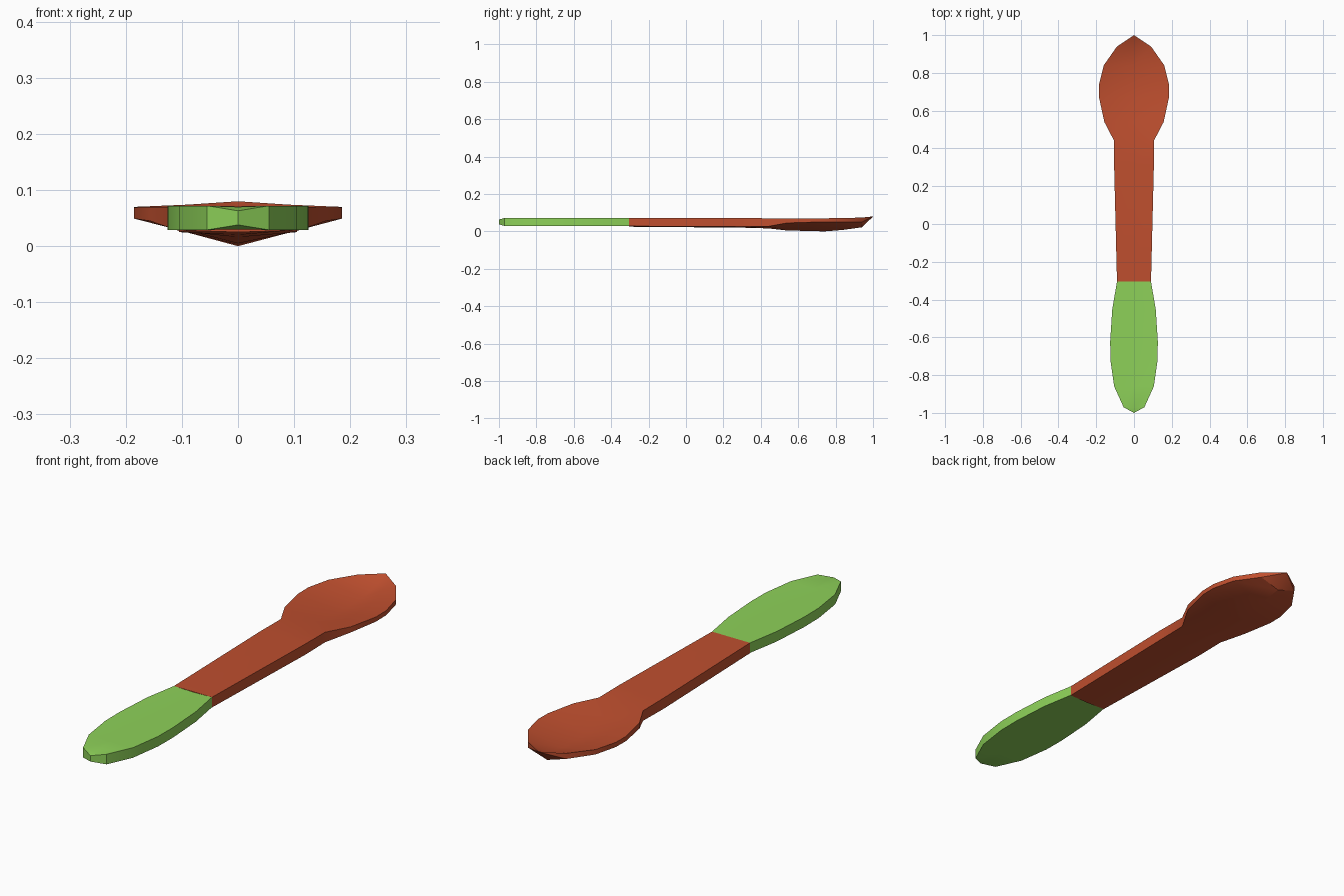
import bpy
import bmesh
import math

cube = bpy.data.objects.get("Cube")
if cube:
    bpy.data.objects.remove(cube)


def material(name, rgb):
    m = bpy.data.materials.new(name)
    m.use_nodes = True
    m.diffuse_color = (*rgb, 1)
    m.node_tree.nodes["Principled BSDF"].inputs["Base Color"].default_value = (*rgb, 1)
    return m


def loft(name, stations, mat):
    """Skin six-point rings: y, half width, top rim, top middle, bottom rim, bottom middle."""
    bm = bmesh.new()
    rings = []
    for y, w, top, top_mid, low, low_mid in stations:
        ring = [(-w, top), (0, top_mid), (w, top), (w, low), (0, low_mid), (-w, low)]
        rings.append([bm.verts.new((x, y, z)) for x, z in ring])
    for a, b in zip(rings, rings[1:]):
        for i in range(6):
            j = (i + 1) % 6
            bm.faces.new((a[i], a[j], b[j], b[i]))
    for ring in (rings[0], rings[-1]):
        bm.faces.new(ring)
    # Collapse pointed ends
    bmesh.ops.remove_doubles(bm, verts=bm.verts[:], dist=0.0005)
    bmesh.ops.triangulate(bm, faces=[f for f in bm.faces if len(f.verts) > 4])
    bmesh.ops.recalc_face_normals(bm, faces=bm.faces[:])
    mesh = bpy.data.meshes.new(name)
    bm.to_mesh(mesh)
    bm.free()
    mesh.materials.append(mat)
    obj = bpy.data.objects.new(name, mesh)
    bpy.context.collection.objects.link(obj)
    bpy.ops.object.select_all(action="DESELECT")
    obj.select_set(True)
    bpy.context.view_layer.objects.active = obj
    bpy.ops.object.shade_smooth_by_angle(angle=math.radians(30))
    return obj


orange = material("burnt orange", (0.52, 0.078, 0.028))
green = material("leaf green", (0.27, 0.64, 0.1))

# Grip: flat rounded paddle, thinned at its tip
outline = [(-0.97, 0.055), (-0.86, 0.105), (-0.72, 0.125), (-0.62, 0.126),
           (-0.45, 0.115), (-0.305, 0.09)]
loft("handle_grip",
     [(-1.0, 0, 0.063, 0.063, 0.038, 0.038)]
     + [(y, w, 0.072, 0.07, 0.029, 0.03) for y, w in outline], green)

# Stem and hollow bowl with a raised tip
loft("stem_and_bowl", [
    (-0.305, 0.09, 0.072, 0.072, 0.028, 0.025),
    (0.3, 0.105, 0.071, 0.071, 0.025, 0.02),
    (0.44, 0.105, 0.07, 0.066, 0.027, 0.016),
    (0.54, 0.157, 0.069, 0.05, 0.045, 0.005),
    (0.67, 0.185, 0.069, 0.036, 0.049, 0.002),
    (0.74, 0.185, 0.07, 0.033, 0.05, 0.0),
    (0.84, 0.16, 0.071, 0.036, 0.05, 0.008),
    (0.94, 0.09, 0.074, 0.052, 0.05, 0.022),
    (1.0, 0, 0.08, 0.08, 0.079, 0.079),
], orange)
